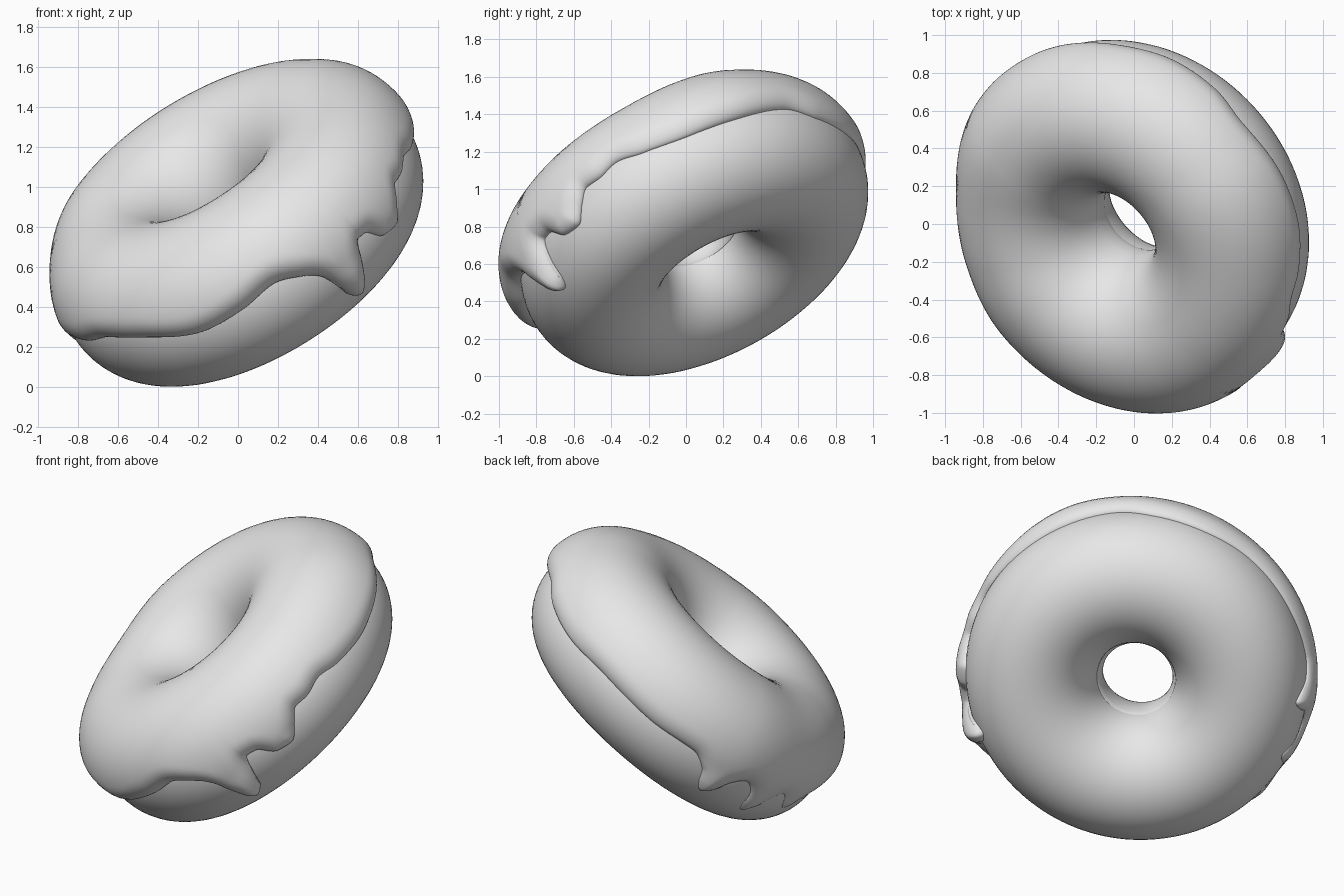
import bpy, math
from mathutils import Matrix, Vector

if "Cube" in bpy.data.objects:
    bpy.data.objects.remove(bpy.data.objects["Cube"])

R, r = 0.604, 0.382                    # ring radius, tube radius
CENTRE = Vector((0.016, 0.045, 0.769))

# tilted frame: n = ring axis, u = uphill direction, e = level direction
n = Vector((-0.483, -0.422, 0.767)).normalized()
u = (Vector((0, 0, 1)) - n * n.z).normalized()
e = n.cross(u)
frame = Matrix((u, e, n)).transposed().to_4x4()
frame.translation = CENTRE

grey = bpy.data.materials.new("plain grey")
grey.diffuse_color = (0.8, 0.8, 0.8, 1)
grey.use_nodes = True
grey.node_tree.nodes["Principled BSDF"].inputs["Base Color"].default_value = grey.diffuse_color


def finish(obj, name):
    obj.name = name
    obj.data.materials.clear()
    obj.data.materials.append(grey)
    obj.matrix_world = frame
    for p in obj.data.polygons:
        p.use_smooth = True


# dough ring
bpy.ops.mesh.primitive_torus_add(major_segments=144, minor_segments=64,
                                 major_radius=R, minor_radius=r)
finish(bpy.context.object, "dough")

# outer icing edge: (angle round the ring, angle round the tube), degrees
EDGE = [(0, 5), (13, -2), (30, -5), (48, -2), (70, -3), (88, 0), (95, -9),
        (98, -22), (101, -29), (104, -22), (107, -6), (112, 2), (117, -6),
        (119, -20), (122, -28), (125, -18), (127, -6), (132, 4), (140, -11),
        (148, 4), (156, 10), (166, 14), (178, 20), (191, 18), (212, 10),
        (225, 13), (236, 18), (245, 10), (249, 2), (252, -14), (254, -28),
        (257, -34), (260, -28), (262, -12), (264.5, 5), (268, 4), (273, -9),
        (279, -12), (284, 0), (288, 9), (293, 8), (300, 11), (309, 5),
        (325, 0), (339, 1)]
# icing thickness round the rim
THICK = [(0, 0.055), (53, 0.045), (75, 0.045), (100, 0.045), (132, 0.015),
         (155, 0.035), (180, 0.07), (236, 0.09), (275, 0.06), (310, 0.04),
         (345, 0.062)]
CROWN = 0.062                          # extra icing on the upper face


def curve(table, deg):
    """Smooth periodic curve through the points of a table."""
    size = len(table)

    def knot(i):
        return table[i % size][0] + 360 * (i // size), table[i % size][1]

    def slope(i):
        (xa, ya), (xb, yb), (xc, yc) = knot(i - 1), knot(i), knot(i + 1)
        p, q = (yb - ya) / (xb - xa), (yc - yb) / (xc - xb)
        return 0 if p * q <= 0 else 2 * p * q / (p + q)

    i = max(k for k in range(size) if table[k][0] <= deg)
    (xa, ya), (xb, yb) = knot(i), knot(i + 1)
    h = xb - xa
    t = (deg - xa) / h
    return ((2*t**3 - 3*t*t + 1) * ya + (t**3 - 2*t*t + t) * h * slope(i)
            + (3*t*t - 2*t**3) * yb + (t**3 - t*t) * h * slope(i + 1))


# icing shell
COLS, ROWS, SUB, LIP = 480, 56, 4, 0.10
N = COLS * SUB
edge = [math.radians(curve(EDGE, 360 * k / N)) for k in range(N)]
step = 2 * math.pi / N

verts, faces = [], []
for c in range(COLS):
    phi = 2 * math.pi * c / COLS
    lo, hi = edge[c * SUB], math.radians(188)
    thick = curve(THICK, 360 * c / COLS)
    hole = 0.02 + 0.008 * math.cos(phi)
    for j in range(ROWS + 1):
        v = (1 - math.cos(math.pi * j / ROWS)) / 2
        th = lo + (hi - lo) * v
        # distance to the nearest edge gives a rounded lip
        d = (hi - th) * 0.4
        if th < 1.2:
            for k in range(-70, 71):
                q = math.hypot(k * step, (th - edge[(c * SUB + k) % N]) * 0.4)
                if q < d:
                    d = q
        f = min(1, d / LIP)
        # rim thickness fades to a thin layer inside the hole
        w = min(1, max(0, (th - 0.5) / 2.0))
        t = thick + (hole - thick) * w * w * (3 - 2 * w)
        t += CROWN * max(0, math.sin(th)) ** (1 if th < 1.571 else 1.5)
        off = t * math.sqrt(max(0, 1 - (1 - f) ** 2)) - 0.004 * (1 - f)
        rad = R + (r + off) * math.cos(th)
        verts.append((rad * math.cos(phi), rad * math.sin(phi),
                      (r + off) * math.sin(th)))
for c in range(COLS):
    a, b = c * (ROWS + 1), ((c + 1) % COLS) * (ROWS + 1)
    for j in range(ROWS):
        faces.append((a + j, b + j, b + j + 1, a + j + 1))

mesh = bpy.data.meshes.new("icing")
mesh.from_pydata(verts, [], faces)
mesh.update()
icing = bpy.data.objects.new("icing", mesh)
bpy.context.collection.objects.link(icing)
finish(icing, "icing")
